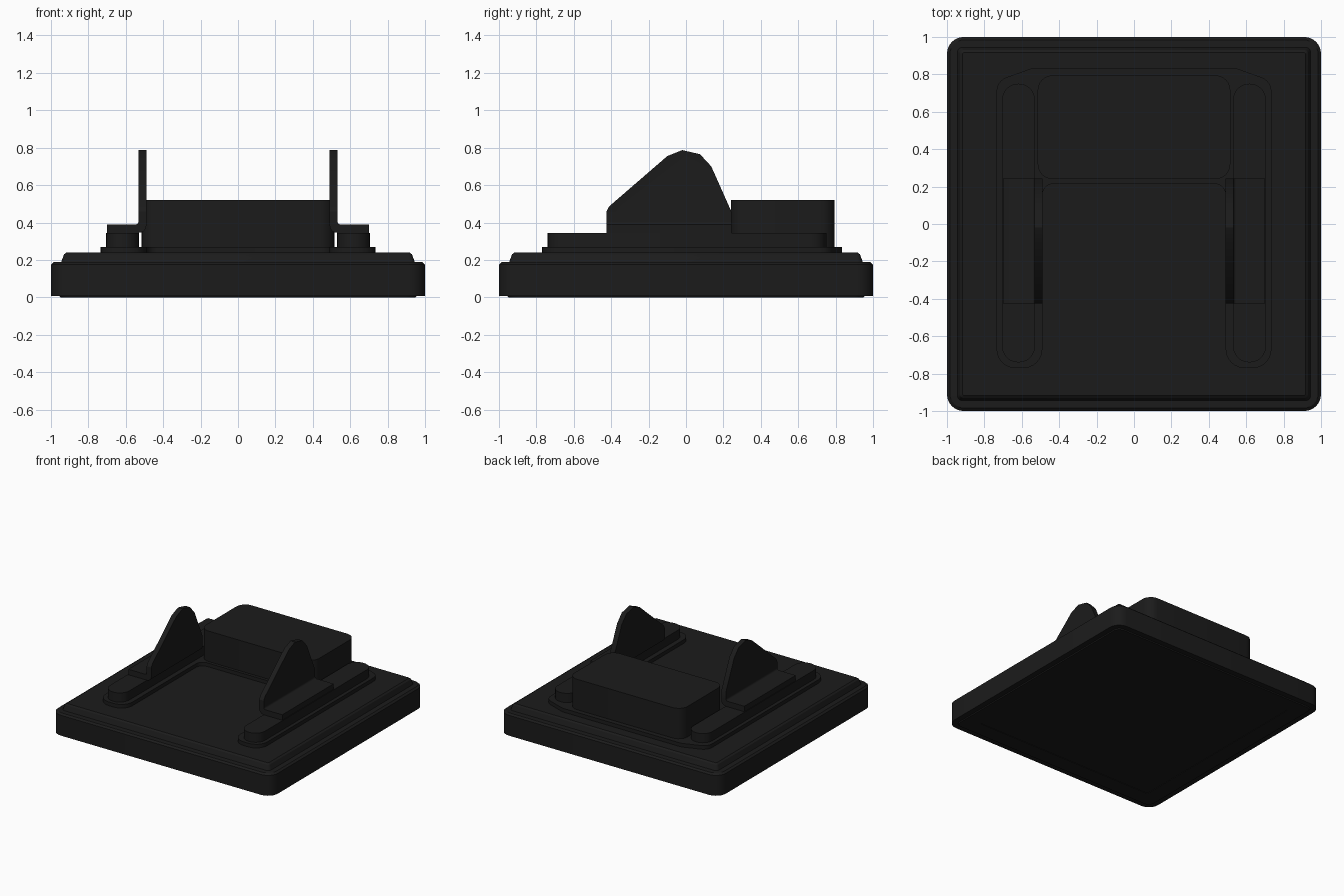
import bpy
import bmesh
import math
from mathutils import Vector

cube = bpy.data.objects.get("Cube")
if cube:
    bpy.data.objects.remove(cube, do_unlink=True)

COLOUR = (0.0112, 0.0112, 0.0112, 1)
black = bpy.data.materials.new("matte black")
black.use_nodes = True
black.diffuse_color = COLOUR
bsdf = black.node_tree.nodes["Principled BSDF"]
bsdf.inputs["Base Color"].default_value = COLOUR
bsdf.inputs["Roughness"].default_value = 0.7


def rounded(corners, steps=6):
    """Outline through (x, y, radius) corners, each turned into an arc."""
    out = []
    for i, (x, y, r) in enumerate(corners):
        p = Vector((x, y))
        u = (Vector(corners[i - 1][:2]) - p).normalized()
        v = (Vector(corners[(i + 1) % len(corners)][:2]) - p).normalized()
        if r == 0:
            out.append(p)
            continue
        half = u.angle(v) / 2
        centre = p + (u + v).normalized() * r / math.sin(half)
        a = (p + u * r / math.tan(half) - centre).normalized()
        b = (p + v * r / math.tan(half) - centre).normalized()
        out += [centre + a.slerp(b, k / steps).normalized() * r for k in range(steps + 1)]
    return out


def rect(x0, x1, y0, y1, r):
    return rounded([(x0, y0, r), (x1, y0, r), (x1, y1, r), (x0, y1, r)])


def loft(bm, rings):
    """Skin a list of equal-length 3D rings and cap both ends."""
    rows = [[bm.verts.new(p) for p in ring] for ring in rings]
    n = len(rows[0])
    for low, high in zip(rows, rows[1:]):
        for i in range(n):
            j = (i + 1) % n
            bm.faces.new((low[i], low[j], high[j], high[i]))
    bm.faces.new(rows[0][::-1])
    bm.faces.new(rows[-1])


def finish(name, bm):
    bmesh.ops.recalc_face_normals(bm, faces=bm.faces)
    mesh = bpy.data.meshes.new(name)
    bm.to_mesh(mesh)
    bm.free()
    mesh.materials.append(black)
    ob = bpy.data.objects.new(name, mesh)
    bpy.context.collection.objects.link(ob)
    bpy.ops.object.select_all(action="DESELECT")
    ob.select_set(True)
    bpy.context.view_layer.objects.active = ob
    bpy.ops.object.shade_smooth_by_angle(angle=math.radians(25))


def slab(name, outline, z0, z1):
    bm = bmesh.new()
    loft(bm, [[(p.x, p.y, z) for p in outline] for z in (z0, z1)])
    finish(name, bm)


# Base: stacked rounded squares (half width, corner radius, height)
base_layers = [
    (0.82, 0.01, 0.004), (0.82, 0.01, 0), (0.95, 0.05, 0), (0.955, 0.05, 0.008),
    (1, 0.09, 0.008), (1, 0.09, 0.175), (0.985, 0.08, 0.188), (0.945, 0.03, 0.19),
    (0.93, 0.02, 0.23), (0.917, 0.01, 0.24),
]
bm = bmesh.new()
loft(bm, [[(p.x, p.y, z) for p in rect(-h, h, -h, h, r)] for h, r, z in base_layers])
finish("base", bm)

# U-shaped raised pad: right half of the outline, then its mirror
half_pad = [(0.49, 0.215, 0.06), (0.49, -0.77, 0.1), (0.735, -0.77, 0.1),
            (0.735, 0.765, 0.08), (0.54, 0.835, 0.12)]
pad = half_pad + [(-x, y, r) for x, y, r in reversed(half_pad)]
slab("raised_pad", rounded(pad), 0.235, 0.27)

# Rear block
slab("rear_block", rect(-0.515, 0.515, 0.24, 0.795, 0.08), 0.265, 0.52)

# Rails and L-shaped ears on both sides
l_section = [(0.7, 0.345, 0), (0.7, 0.39, 0), (0.532, 0.39, 0.015),
             (0.532, 0.85, 0), (0.49, 0.85, 0), (0.49, 0.345, 0.04)]
ear_profile = [(-0.425, 0.46), (-0.41, 0.487), (-0.1, 0.755), (-0.02, 0.787),
               (0.075, 0.765), (0.135, 0.7), (0.242, 0.46)]

for side, word in ((1, "left"), (-1, "right")):
    xs = sorted((side * 0.53, side * 0.705))
    slab(word + "_rail", rect(*xs, -0.74, 0.75, 0.085), 0.265, 0.345)

    bm = bmesh.new()
    section = rounded(l_section)
    loft(bm, [[(side * p.x, y, p.y) for p in section] for y in (-0.425, 0.242)])
    # Trim the upright to the convex ear profile
    for (y0, z0), (y1, z1) in zip(ear_profile, ear_profile[1:]):
        cut = bmesh.ops.bisect_plane(
            bm, geom=bm.verts[:] + bm.edges[:] + bm.faces[:], dist=1e-5,
            plane_co=(0, y0, z0), plane_no=(0, z0 - z1, y1 - y0), clear_outer=True)
        rim = [e for e in cut["geom_cut"] if isinstance(e, bmesh.types.BMEdge)]
        bmesh.ops.holes_fill(bm, edges=rim, sides=0)
    finish(word + "_ear", bm)
